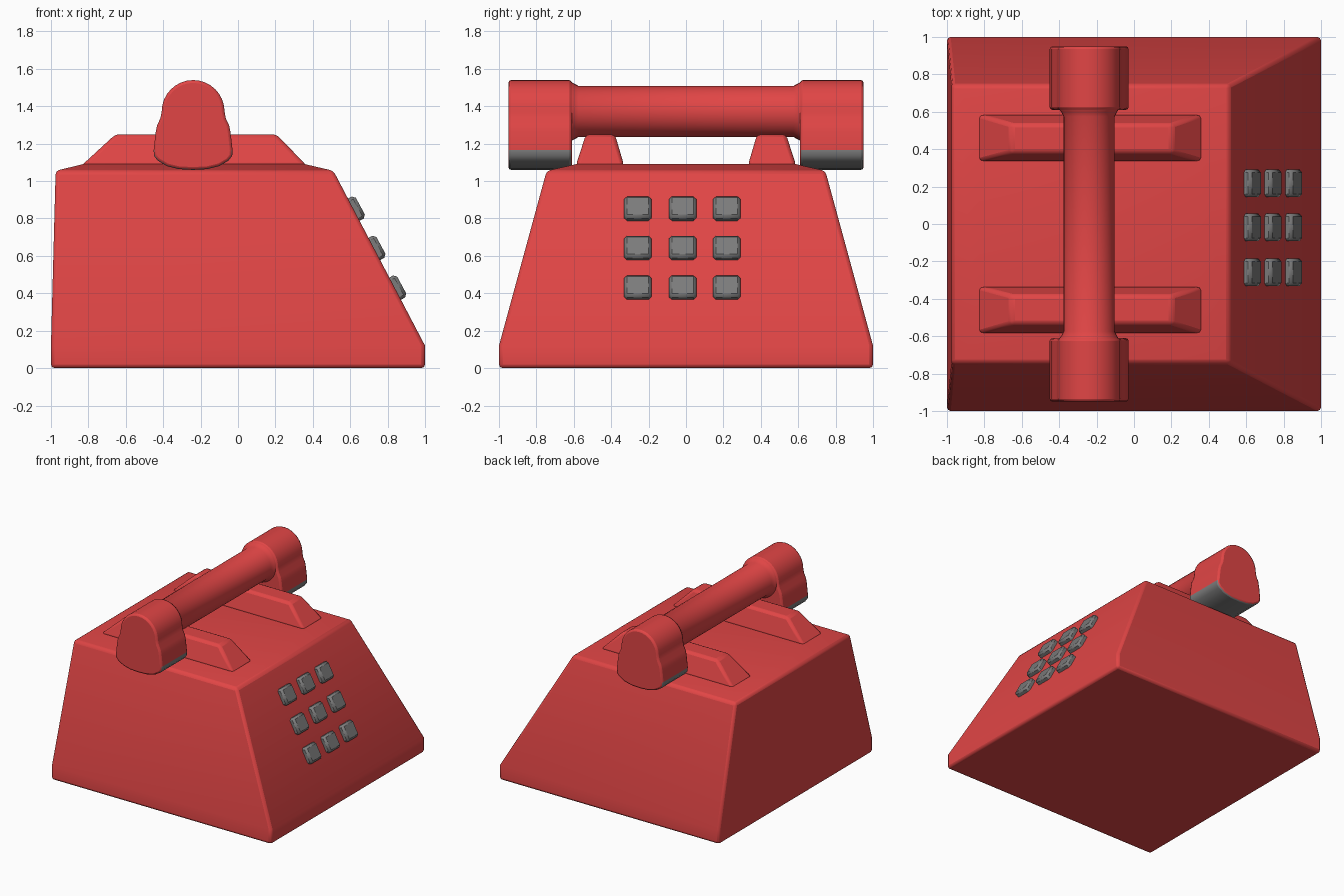
import bpy, bmesh
from math import sin, cos, pi, radians, atan2
from mathutils import Matrix, Vector

if "Cube" in bpy.data.objects:
    bpy.data.objects.remove(bpy.data.objects["Cube"])


def material(name, color):
    m = bpy.data.materials.new(name)
    m.diffuse_color = (*color, 1)
    m.use_nodes = True
    m.node_tree.nodes["Principled BSDF"].inputs["Base Color"].default_value = m.diffuse_color
    return m


RED = material("red_plastic", (0.75, 0.06, 0.06))
GREY = material("grey_plastic", (0.2, 0.2, 0.2))


def loft(name, rings, mats, bevel=0.0, segments=1):
    """Skin a stack of equal-length rings and cap both ends."""
    bm = bmesh.new()
    loops = [[bm.verts.new(p) for p in r] for r in rings]
    n = len(loops[0])
    for a, b in zip(loops, loops[1:]):
        for i in range(n):
            j = (i + 1) % n
            bm.faces.new((a[i], a[j], b[j], b[i]))
    bm.faces.new(loops[0][::-1])
    bm.faces.new(loops[-1])
    bmesh.ops.recalc_face_normals(bm, faces=bm.faces)
    me = bpy.data.meshes.new(name)
    bm.to_mesh(me)
    bm.free()
    ob = bpy.data.objects.new(name, me)
    bpy.context.collection.objects.link(ob)
    for m in mats:
        me.materials.append(m)
    if bevel:
        mod = ob.modifiers.new("soft_edges", 'BEVEL')
        mod.width, mod.segments = bevel, segments
        mod.limit_method = 'ANGLE'
        mod.angle_limit = radians(40)
    bpy.ops.object.select_all(action='DESELECT')
    ob.select_set(True)
    bpy.context.view_layer.objects.active = ob
    bpy.ops.object.shade_smooth_by_angle(angle=radians(35))
    return ob


def rect(x0, x1, y0, y1, z):
    return [(x0, y0, z), (x1, y0, z), (x1, y1, z), (x0, y1, z)]


# Wedge-shaped body with a shallow raised top
loft("body", [rect(-1, 1, -1, 1, 0), rect(-1, 1, -1, 1, 0.12),
              rect(-0.975, 0.51, -0.745, 0.745, 1.055),
              rect(-0.83, 0.36, -0.59, 0.59, 1.09)], [RED], 0.02, 2)

HX, HZ = -0.24, 1.372   # handset axis

# Half outline of the ear and mouth pieces: round top, flared skirt, shallow dish
half = [(0.168 * sin(a * pi / 16), HZ + 0.168 * cos(a * pi / 16)) for a in range(9)]
half += [(0.175, 1.335), (0.192, 1.30), (0.2, 1.26), (0.206, 1.21), (0.211, 1.165),
         (0.209, 1.135), (0.19, 1.11), (0.14, 1.08), (0.075, 1.064), (0, 1.06)]
outline = half + [(-x, z) for x, z in half[-2:0:-1]]

for side, end in ((-1, "front"), (1, "back")):
    # Cradle ridge
    y = sorted((side * 0.33, side * 0.59))
    t = sorted((side * 0.38, side * 0.535))
    loft(end + "_cradle", [rect(-0.84, 0.37, *y, 1.08), rect(-0.655, 0.205, *t, 1.25)],
         [RED], 0.02, 2)

    # Handset end piece, grey around its lower rim
    cap = loft(end + "_handset_end",
               [[(HX + x, side * yy, z) for x, z in outline] for yy in (0.61, 0.95)],
               [RED, GREY], 0.015, 2)
    for f in cap.data.polygons:
        if abs(f.normal.y) < 0.5 and f.center.z < 1.16:
            f.material_index = 1

# Handset grip with flared ends
grip = [(-0.64, 0.165), (-0.62, 0.163), (-0.60, 0.15), (-0.575, 0.137)]
grip += [(-y, r) for y, r in grip[::-1]]
loft("handset_grip", [[(HX + r * cos(i * pi / 16), y, HZ + r * sin(i * pi / 16))
                       for i in range(32)] for y, r in grip], [RED])

# Keypad: 3 x 3 tilted keys on the sloping side
tilt = Matrix.Rotation(atan2(0.881, 0.474), 4, 'Y')
for row, z in enumerate((0.847, 0.637, 0.425)):
    x = 1 - (z - 0.12) / 0.935 * 0.49
    for col, y in enumerate((-0.258, -0.018, 0.218)):
        key = loft(f"key_{row + 1}_{col + 1}",
                   [rect(-0.067, 0.067, -0.073, 0.073, h) for h in (-0.03, 0.04)],
                   [GREY], 0.016)
        key.matrix_world = Matrix.Translation(Vector((x, y, z))) @ tilt
